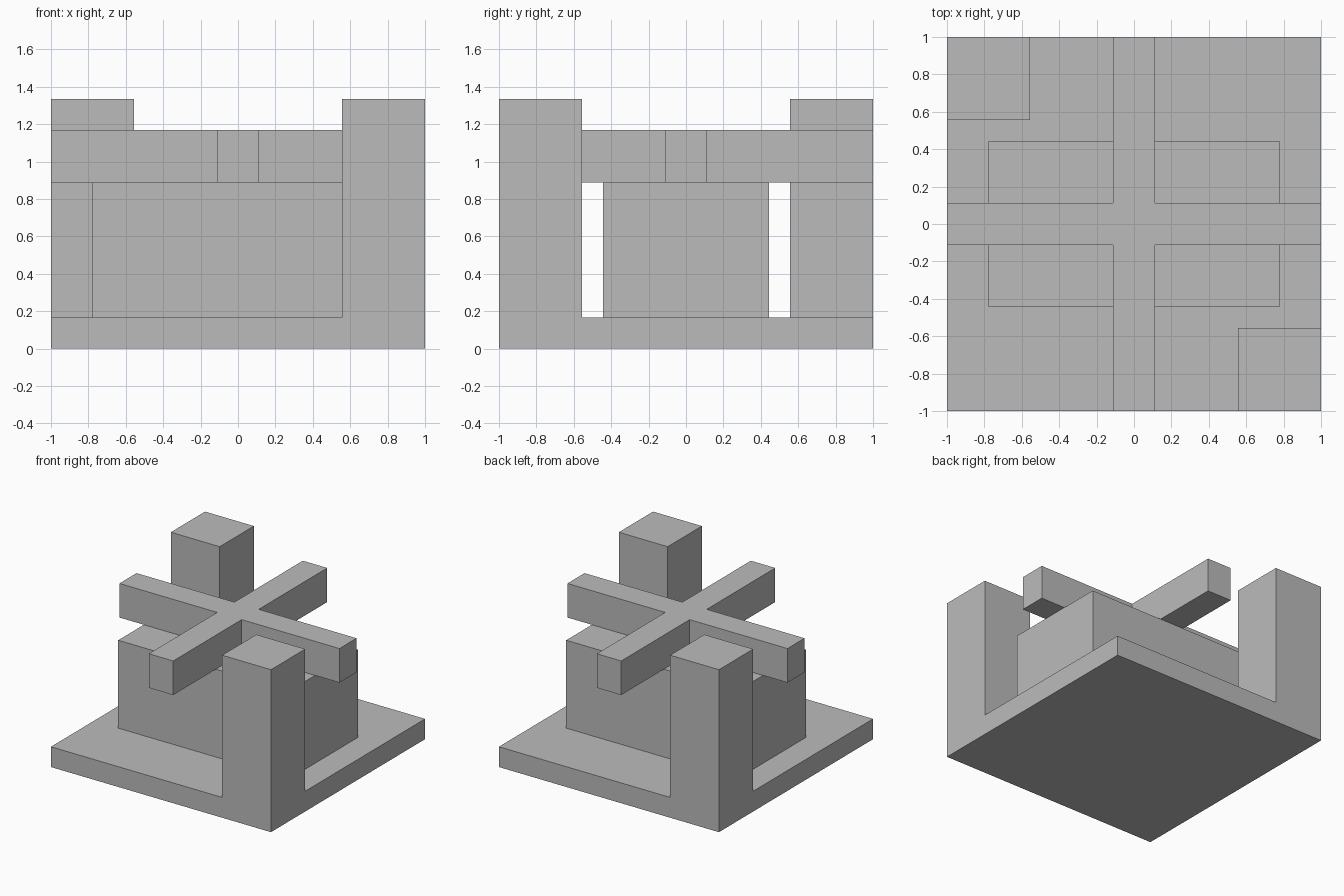
import bpy
import bmesh

default = bpy.data.objects.get("Cube")
if default:
    bpy.data.objects.remove(default, do_unlink=True)

grey = bpy.data.materials.new("stone_grey")
grey.use_nodes = True
grey.diffuse_color = (0.5, 0.5, 0.5, 1)
grey.node_tree.nodes["Principled BSDF"].inputs["Base Color"].default_value = (0.5, 0.5, 0.5, 1)

# Heights of the stacked levels
BASE_TOP, BLOCK_TOP, CROSS_TOP, PILLAR_TOP = 0.167, 0.889, 1.169, 1.335
PILLAR_IN = 0.556   # inner side of the corner pillars
ARM = 0.111         # half width of the cross arms


def prism(name, outline, z0, z1):
    """Extrude a flat outline from z0 up to z1."""
    bm = bmesh.new()
    face = bm.faces.new([bm.verts.new((x, y, z0)) for x, y in outline])
    top = bmesh.ops.extrude_face_region(bm, geom=[face])["geom"]
    verts = [v for v in top if isinstance(v, bmesh.types.BMVert)]
    bmesh.ops.translate(bm, verts=verts, vec=(0, 0, z1 - z0))
    bmesh.ops.recalc_face_normals(bm, faces=bm.faces)
    mesh = bpy.data.meshes.new(name)
    bm.to_mesh(mesh)
    bm.free()
    mesh.materials.append(grey)
    obj = bpy.data.objects.new(name, mesh)
    bpy.context.collection.objects.link(obj)
    return obj


def rect(x0, x1, y0, y1):
    return [(x0, y0), (x1, y0), (x1, y1), (x0, y1)]


# Square base and the central block
prism("base_slab", rect(-1, 1, -1, 1), 0, BASE_TOP)
prism("central_block", rect(-0.778, 0.778, -0.444, 0.444), BASE_TOP, BLOCK_TOP)

# Two pillars on opposite corners
prism("front_left_pillar", rect(PILLAR_IN, 1, -1, -PILLAR_IN), BASE_TOP, PILLAR_TOP)
prism("back_right_pillar", rect(-1, -PILLAR_IN, PILLAR_IN, 1), BASE_TOP, PILLAR_TOP)

# Cross of beams: one arm's corners turned through four quarter turns
arm = [(ARM, -ARM), (1, -ARM), (1, ARM)]
cross = []
for _ in range(4):
    cross += arm
    arm = [(-y, x) for x, y in arm]
prism("cross_beams", cross, BLOCK_TOP, CROSS_TOP)
